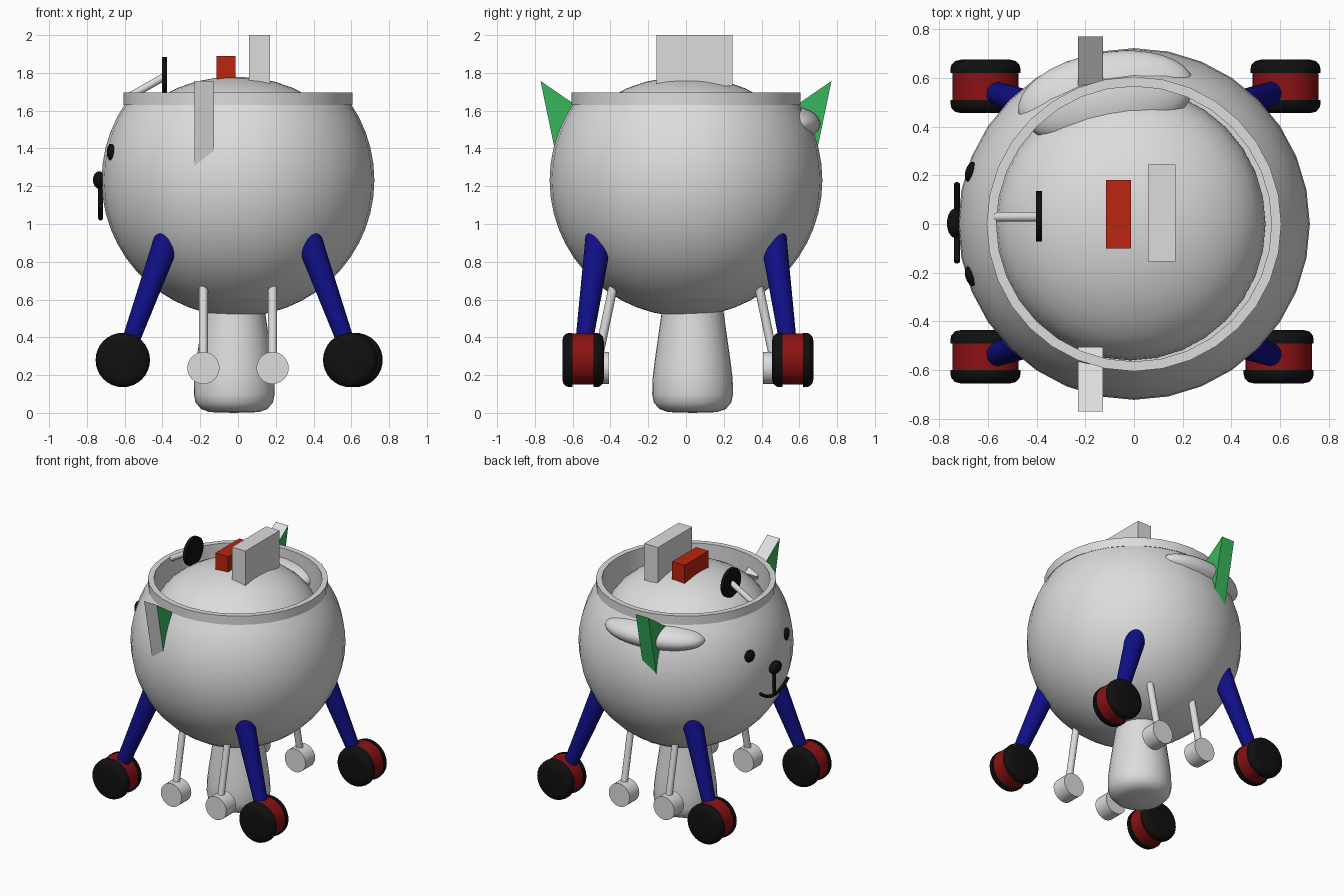
import bpy, bmesh, math
from mathutils import Vector, Matrix

if "Cube" in bpy.data.objects:
    bpy.data.objects.remove(bpy.data.objects["Cube"])


def material(name, r, g, b):
    m = bpy.data.materials.new(name)
    m.diffuse_color = (r, g, b, 1)
    m.use_nodes = True
    m.node_tree.nodes["Principled BSDF"].inputs["Base Color"].default_value = m.diffuse_color
    return m


GREY = material("light grey", 0.72, 0.72, 0.72)
BLACK = material("black", 0.005, 0.005, 0.005)
BLUE = material("dark blue", 0.005, 0.005, 0.24)
WHEEL_RED = material("dark red", 0.26, 0.006, 0.007)
RED = material("red", 0.5, 0.018, 0.005)
GREEN = material("green", 0.04, 0.47, 0.11)


def finish(bm, name, *mats, smooth=True, matrix=None):
    bmesh.ops.remove_doubles(bm, verts=bm.verts, dist=1e-5)
    bmesh.ops.recalc_face_normals(bm, faces=bm.faces)
    if matrix:
        bm.transform(matrix)
    me = bpy.data.meshes.new(name)
    bm.to_mesh(me)
    bm.free()
    for m in mats:
        me.materials.append(m)
    ob = bpy.data.objects.new(name, me)
    bpy.context.collection.objects.link(ob)
    if smooth:
        bpy.ops.object.select_all(action='DESELECT')
        ob.select_set(True)
        bpy.context.view_layer.objects.active = ob
        bpy.ops.object.shade_smooth_by_angle(angle=math.radians(40))
    return ob


def lathe(name, profile, mat, matrix=None, n=32, closed=False):
    """Spin a list of (radius, z) points about z."""
    bm = bmesh.new()
    rings = [[bm.verts.new((r * math.cos(a), r * math.sin(a), z))
              for a in (2 * math.pi * i / n for i in range(n))] for r, z in profile]
    pairs = list(zip(rings, rings[1:]))
    if closed:
        pairs.append((rings[-1], rings[0]))
    for a, b in pairs:
        for i in range(n):
            j = (i + 1) % n
            bm.faces.new((a[i], a[j], b[j], b[i]))
    return finish(bm, name, mat, matrix=matrix)


def rod(name, p, q, r1, r2, mat, n=24):
    p, q = Vector(p), Vector(q)
    d = q - p
    bm = bmesh.new()
    bmesh.ops.create_cone(bm, cap_ends=True, segments=n, radius1=r1, radius2=r2, depth=d.length)
    rot = d.to_track_quat('Z', 'Y').to_matrix().to_4x4()
    return finish(bm, name, mat, matrix=Matrix.Translation((p + q) / 2) @ rot)


def ellipsoid(name, c, size, mat, turn=0, axis='Z', n=32):
    bm = bmesh.new()
    bmesh.ops.create_uvsphere(bm, u_segments=n, v_segments=n // 2, radius=1)
    m = Matrix.Translation(c) @ Matrix.Rotation(turn, 4, axis) @ Matrix.Diagonal((*size, 1))
    return finish(bm, name, mat, matrix=m)


def box(name, lo, hi, mat):
    lo, hi = Vector(lo), Vector(hi)
    bm = bmesh.new()
    bmesh.ops.create_cube(bm, size=1)
    m = Matrix.Translation((lo + hi) / 2) @ Matrix.Diagonal((*(hi - lo), 1))
    return finish(bm, name, mat, smooth=False, matrix=m)


def tube(name, pts, r, mat):
    cu = bpy.data.curves.new(name, 'CURVE')
    cu.dimensions = '3D'
    cu.bevel_depth = r
    cu.bevel_resolution = 3
    cu.use_fill_caps = True
    sp = cu.splines.new('POLY')
    sp.points.add(len(pts) - 1)
    for s, p in zip(sp.points, pts):
        s.co = (*p, 1)
    cu.materials.append(mat)
    ob = bpy.data.objects.new(name, cu)
    bpy.context.collection.objects.link(ob)


# round body, cut open at the top, with a hidden floor
R, ZC = 0.722, 1.232
top = math.asin((1.64 - ZC) / R)
prof = []
for i in range(19):
    a = -math.pi / 2 + (top + math.pi / 2) * i / 18
    prof.append((max(R * math.cos(a), 0), ZC + R * math.sin(a)))
lathe("body", prof + [(0.565, 1.64), (0.565, 1.4), (0, 1.4)], GREY)

# rim and the cushion dome inside it
lathe("rim", [(0.605, 1.63), (0.605, 1.695), (0.565, 1.695), (0.565, 1.63)], GREY, closed=True)
ellipsoid("seat_cushion", (-0.015, 0, 1.42), (0.555, 0.56, 0.36), GREY)
box("seat_back", (0.058, -0.155, 1.73), (0.17, 0.245, 2.0), GREY)
box("red_block", (-0.115, -0.1, 1.75), (-0.012, 0.18, 1.89), RED)

# steering wheel on its column
rod("steering_column", (-0.565, 0.03, 1.68), (-0.39, 0.03, 1.78), 0.02, 0.02, GREY)
rod("steering_wheel", (-0.402, 0.032, 1.78), (-0.377, 0.032, 1.78), 0.103, 0.103, BLACK, 32)

# central trunk below the body
lathe("trunk", [(0, 0), (0.13, 0.004), (0.175, 0.02), (0.205, 0.055), (0.214, 0.1),
                (0.212, 0.18), (0.2, 0.28), (0.18, 0.42), (0.163, 0.54), (0.15, 0.7), (0, 0.7)],
      GREY, Matrix.Translation((-0.02, 0.035, 0)))

# four blue legs with red and black wheels
tyre = [(0, 0.11), (0.1, 0.11), (0.125, 0.104), (0.14, 0.088), (0.144, 0.07),
        (0.144, 0.055), (0, 0.055)]
for x, y, tag in ((-0.61, 0.565, "back_left"), (0.622, 0.565, "back_right"),
                  (-0.61, -0.545, "front_left"), (0.594, -0.545, "front_right")):
    sx, sy = math.copysign(1, x), math.copysign(1, y)
    rod("leg_" + tag, (sx * 0.605, sy * 0.553, 0.28), (sx * 0.345, sy * 0.452, 1.0),
        0.042, 0.074, BLUE)
    rod("wheel_hub_" + tag, (x, y - 0.058, 0.285), (x, y + 0.058, 0.285), 0.136, 0.136,
        WHEEL_RED, 32)
    for s in (-1, 1):
        m = Matrix.Translation((x, y, 0.28)) @ Matrix.Rotation(-s * math.pi / 2, 4, 'X')
        lathe("tyre_" + tag, tyre, BLACK, m)

# four thin inner legs with small rollers
for sx in (-1, 1):
    for sy in (-1, 1):
        x = sx * 0.183
        rod("inner_leg", (x, sy * 0.475, 0.24), (x, sy * 0.375, 0.72), 0.024, 0.024, GREY, 16)
        rod("roller", (x, sy * 0.407, 0.238), (x, sy * 0.52, 0.238), 0.085, 0.085, GREY, 32)

# wedge ears: grey tops, green sides, outer face green on the back ear only
for sy, inner, name in ((-1, (0.505, 1.575), "front_ear"), (1, (0.565, 1.616), "back_ear")):
    bm = bmesh.new()
    shape = [(0.77, 1.757), inner, (0.665, 1.25)]
    a, b = [[bm.verts.new((x, sy * y, z)) for y, z in shape] for x in (-0.23, -0.127)]
    bm.faces.new(a)
    bm.faces.new(b)
    for i in range(3):
        j = (i + 1) % 3
        bm.faces.new((a[i], a[j], b[j], b[i]))
    bmesh.ops.recalc_face_normals(bm, faces=bm.faces)
    for f in bm.faces:
        side = abs(f.normal.x) > 0.9
        outer = sy > 0 and f.normal.y > 0.9
        f.material_index = int(side or outer)
    finish(bm, name, GREY, GREEN, smooth=False)

# long bulge under the back ear
ellipsoid("side_bulge", (-0.115, 0.52, 1.53), (0.365, 0.185, 0.1), GREY, math.radians(10))

# face on the left side: eyes, nose, mouth
for s in (-1, 1):
    ang = math.atan2(0.215 * s, -0.672)
    ellipsoid("eye", (-0.672, 0.215 * s, 1.38), (0.02, 0.042, 0.045), BLACK, ang, n=16)
ellipsoid("nose", (-0.735, 0.003, 1.233), (0.033, 0.06, 0.046), BLACK, n=20)
rod("mouth_stem", (-0.727, 0.005, 1.21), (-0.727, 0.005, 1.03), 0.013, 0.013, BLACK, 12)
tube("mouth", [(-0.727, 0.005 + 0.16 * t / 6, 1.03 + 0.065 * (t / 6) ** 2)
               for t in range(-6, 7)], 0.012, BLACK)
